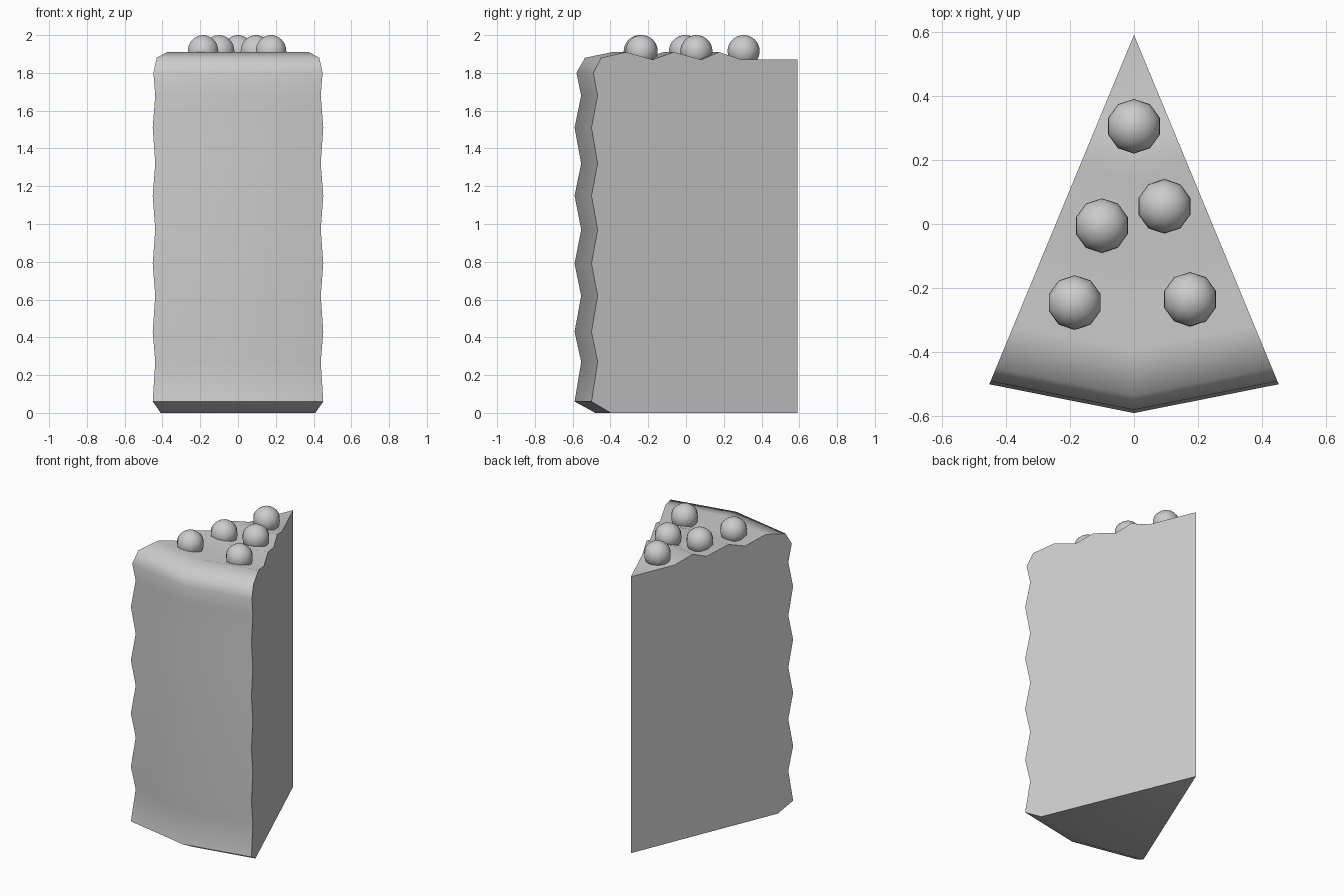
import bpy
import bmesh
from math import sin, cos, radians

cube = bpy.data.objects.get("Cube")
if cube:
    bpy.data.objects.remove(cube, do_unlink=True)

grey = bpy.data.materials.new("plain_grey")
grey.use_nodes = True
colour = (0.6, 0.6, 0.6, 1)
grey.diffuse_color = colour
grey.node_tree.nodes["Principled BSDF"].inputs["Base Color"].default_value = colour

TIP_Y = 0.59


def smooth(obj, angle):
    bpy.ops.object.select_all(action="DESELECT")
    obj.select_set(True)
    bpy.context.view_layer.objects.active = obj
    bpy.ops.object.shade_smooth_by_angle(angle=radians(angle))


# Profile as (distance from tip, height): bevelled foot, rippled rind, wavy top
profile = [(0, 0), (1.07, 0), (1.18, 0.06)]
ripples = [0.27, 0.43, 0.62, 0.79, 0.97, 1.15, 1.32, 1.51, 1.68]
profile += [(1.145 if i % 2 == 0 else 1.18, z) for i, z in enumerate(ripples)]
profile += [(1.17, 1.80), (1.125, 1.88)]
waves = [0.98, 0.83, 0.71, 0.55, 0.45, 0.32, 0]
profile += [(r, 1.91 if i in (0, 2, 4) else 1.87) for i, r in enumerate(waves)]

# Cake slice: the profile swept through an eighth turn about the tip
bm = bmesh.new()
rows = []
for a in (-22.5, 0, 22.5):
    t = radians(a)
    rows.append([bm.verts.new((r * sin(t), TIP_Y - r * cos(t), z)) for r, z in profile])
for left, right in zip(rows, rows[1:]):
    for i in range(len(profile) - 1):
        bm.faces.new((left[i], left[i + 1], right[i + 1], right[i]))
bm.faces.new(rows[0])
bm.faces.new(rows[-1])
bmesh.ops.remove_doubles(bm, verts=bm.verts, dist=0.0001)
bmesh.ops.recalc_face_normals(bm, faces=bm.faces)
mesh = bpy.data.meshes.new("cake_slice")
bm.to_mesh(mesh)
bm.free()
cake = bpy.data.objects.new("cake_slice", mesh)
bpy.context.collection.objects.link(cake)
mesh.materials.append(grey)
smooth(cake, 50)

# Round berries resting on top
berries = [(0, 0.305), (0.095, 0.055), (-0.10, -0.005), (-0.185, -0.245), (0.175, -0.235)]
for i, (x, y) in enumerate(berries):
    bpy.ops.mesh.primitive_uv_sphere_add(segments=10, ring_count=16, radius=0.085,
                                         location=(x, y, 1.915))
    berry = bpy.context.object
    berry.name = f"berry_{i + 1}"
    berry.data.materials.append(grey)
    smooth(berry, 50)
